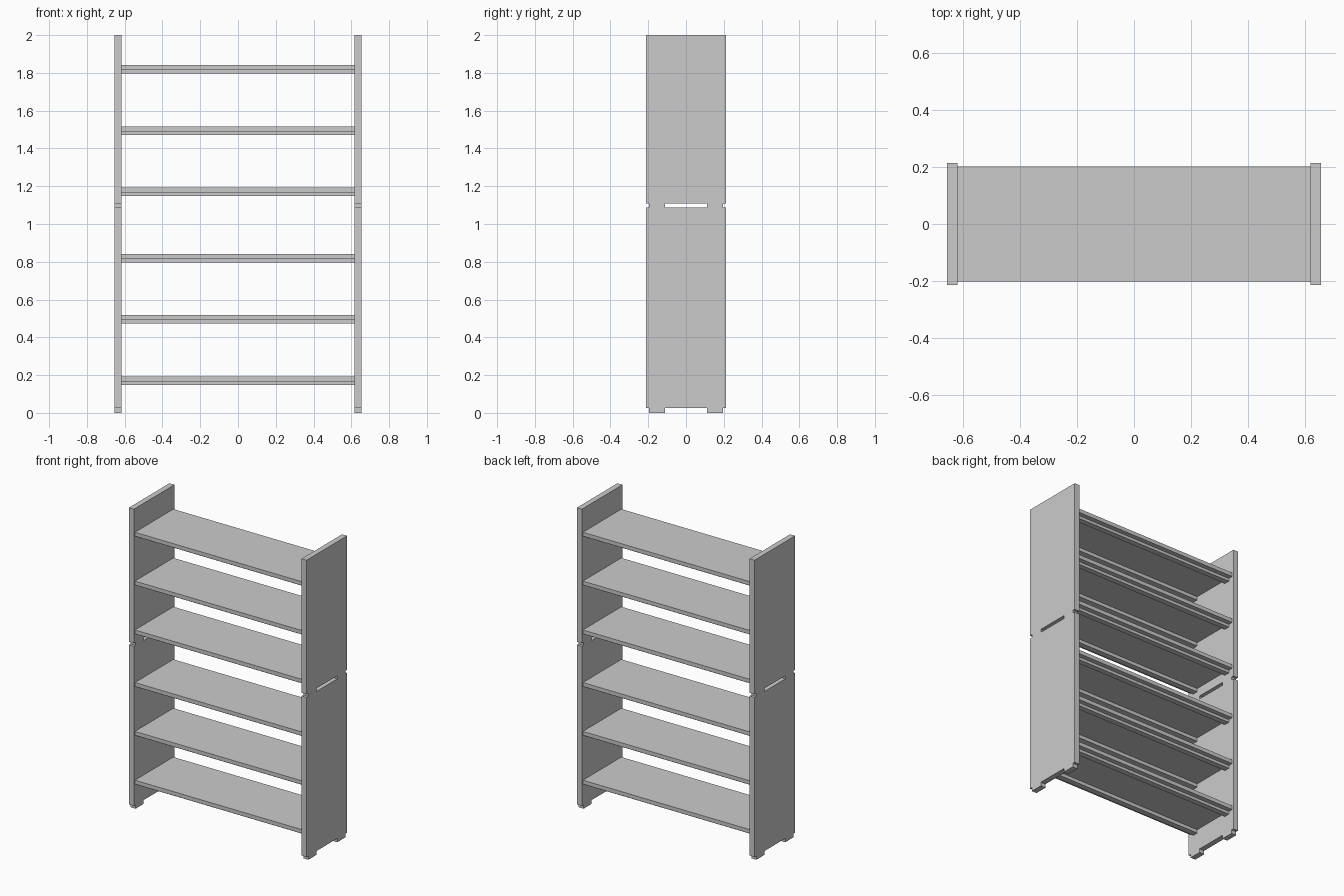
import bpy, bmesh
from mathutils import Vector

if "Cube" in bpy.data.objects:
    bpy.data.objects.remove(bpy.data.objects["Cube"])

def extrude_profile(name, yz, x0, x1):
    """Closed y-z outline extruded along x."""
    bm = bmesh.new()
    face = bm.faces.new([bm.verts.new((x0, y, z)) for y, z in yz])
    ext = bmesh.ops.extrude_face_region(bm, geom=[face])
    bmesh.ops.translate(bm, vec=Vector((x1 - x0, 0, 0)),
                        verts=[v for v in ext["geom"] if isinstance(v, bmesh.types.BMVert)])
    bmesh.ops.recalc_face_normals(bm, faces=bm.faces)
    mesh = bpy.data.meshes.new(name)
    bm.to_mesh(mesh)
    bm.free()
    obj = bpy.data.objects.new(name, mesh)
    bpy.context.collection.objects.link(obj)
    return obj

def mirrored(half):
    """Complete a right-hand half outline by mirroring in y."""
    return half + [(-y, z) for y, z in reversed(half)]

X_IN, X_OUT = 0.617, 0.654

# Side panels: an upper and a lower board per side, each on two low feet
def panel_outline(z0, z1, foot):
    return mirrored([(0.11, z0 + foot), (0.11, z0), (0.195, z0),
                     (0.195, z0 + foot), (0.213, z0 + foot), (0.213, z1)])

for side, s in (("left", -1), ("right", 1)):
    for level, z0, z1, foot in (("lower", 0, 1.087, 0.025), ("upper", 1.087, 2.0, 0.021)):
        extrude_profile(f"{side}_{level}_panel", panel_outline(z0, z1, foot),
                        s * X_IN, s * X_OUT)

# Shelves: thin board with stepped rails under the front and back edges
def shelf_outline(top):
    return mirrored([(0.132, top - 0.022), (0.132, top - 0.045), (0.170, top - 0.045),
                     (0.170, top - 0.026), (0.202, top - 0.026), (0.202, top)])

for i, top in enumerate((0.192, 0.517, 0.842, 1.192, 1.517, 1.842)):
    extrude_profile(f"shelf_{i + 1}", shelf_outline(top), -X_IN, X_IN)
